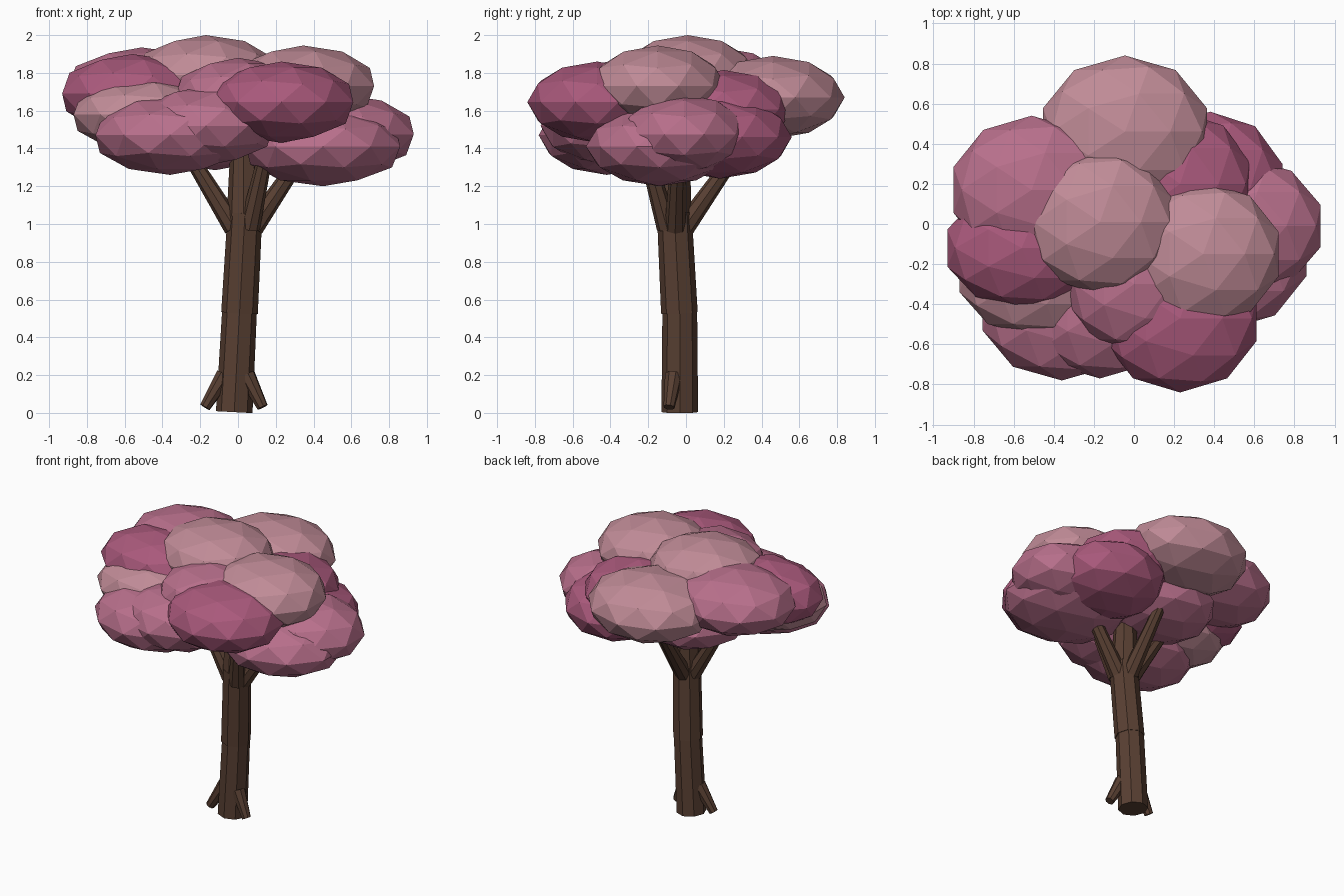
import bpy
from mathutils import Vector


def material(name, rgb):
    m = bpy.data.materials.new(name)
    m.diffuse_color = (*rgb, 1)
    return m


bark = material("bark", (0.098, 0.050, 0.032))
pale = material("pale_pink", (0.53, 0.26, 0.31))
mid = material("mid_pink", (0.48, 0.16, 0.26))
deep = material("deep_pink", (0.40, 0.10, 0.20))


def limb(name, a, b, r1, r2, sides=8):
    a, b = Vector(a), Vector(b)
    d = b - a
    bpy.ops.mesh.primitive_cone_add(vertices=sides, radius1=r1, radius2=r2, depth=d.length,
                                    location=(a + b) / 2)
    o = bpy.context.object
    o.rotation_mode = 'QUATERNION'
    o.rotation_quaternion = Vector((0, 0, 1)).rotation_difference(d)
    o.name = name
    o.data.materials.append(bark)


def leaf_clump(x, y, z, rx, ry, rz, mat):
    bpy.ops.mesh.primitive_ico_sphere_add(subdivisions=2, radius=1, location=(x, y, z))
    o = bpy.context.object
    o.scale = (rx, ry, rz)
    o.name = "leaf_clump"
    o.data.materials.append(mat)


# Trunk in three slightly bent segments
limb("trunk_lower", (-0.02, -0.033, 0.004), (0.008, -0.033, 0.54), 0.097, 0.092)
limb("trunk_middle", (0.008, -0.035, 0.53), (0.037, -0.062, 1.06), 0.097, 0.092)
limb("trunk_upper", (0.03, -0.06, 1.04), (0.03, -0.05, 1.45), 0.09, 0.068)

# Branches spreading into the crown
for end in [(-0.31, -0.04, 1.45), (0.40, -0.04, 1.45), (0.17, -0.24, 1.48), (0.0, 0.30, 1.42)]:
    start = Vector((0.03, -0.06, 0.98))
    out = Vector((end[0] - 0.03, end[1] + 0.06, 0)).normalized() * 0.05
    limb("branch", start + out, end, 0.056, 0.034)

# Roots
limb("root_left", (-0.07, -0.045, 0.20), (-0.175, -0.06, 0.03), 0.048, 0.03)
limb("root_right", (0.045, -0.065, 0.20), (0.13, -0.09, 0.03), 0.048, 0.03)

# Crown of flattened leaf clumps
for clump in [
    (-0.045, 0.46, 1.67, 0.43, 0.38, 0.22, pale),
    (-0.17, 0.01, 1.79, 0.39, 0.36, 0.21, pale),
    (0.345, -0.15, 1.73, 0.395, 0.36, 0.215, pale),
    (0.23, -0.47, 1.645, 0.40, 0.37, 0.215, deep),
    (-0.36, -0.42, 1.47, 0.415, 0.36, 0.21, mid),
    (0.45, -0.14, 1.41, 0.43, 0.39, 0.21, mid),
    (0.55, -0.01, 1.475, 0.40, 0.34, 0.21, mid),
    (0.23, 0.20, 1.605, 0.365, 0.36, 0.21, deep),
    (0.38, 0.18, 1.46, 0.38, 0.38, 0.22, deep),
    (-0.56, -0.12, 1.69, 0.39, 0.30, 0.21, deep),
    (-0.51, 0.17, 1.725, 0.41, 0.37, 0.21, mid),
    (-0.50, -0.24, 1.58, 0.39, 0.32, 0.195, pale),
    (0.0, -0.30, 1.67, 0.35, 0.34, 0.21, mid),
    (-0.17, -0.43, 1.52, 0.38, 0.34, 0.21, mid),
    (-0.12, 0.10, 1.485, 0.38, 0.36, 0.20, mid),
]:
    leaf_clump(*clump)
